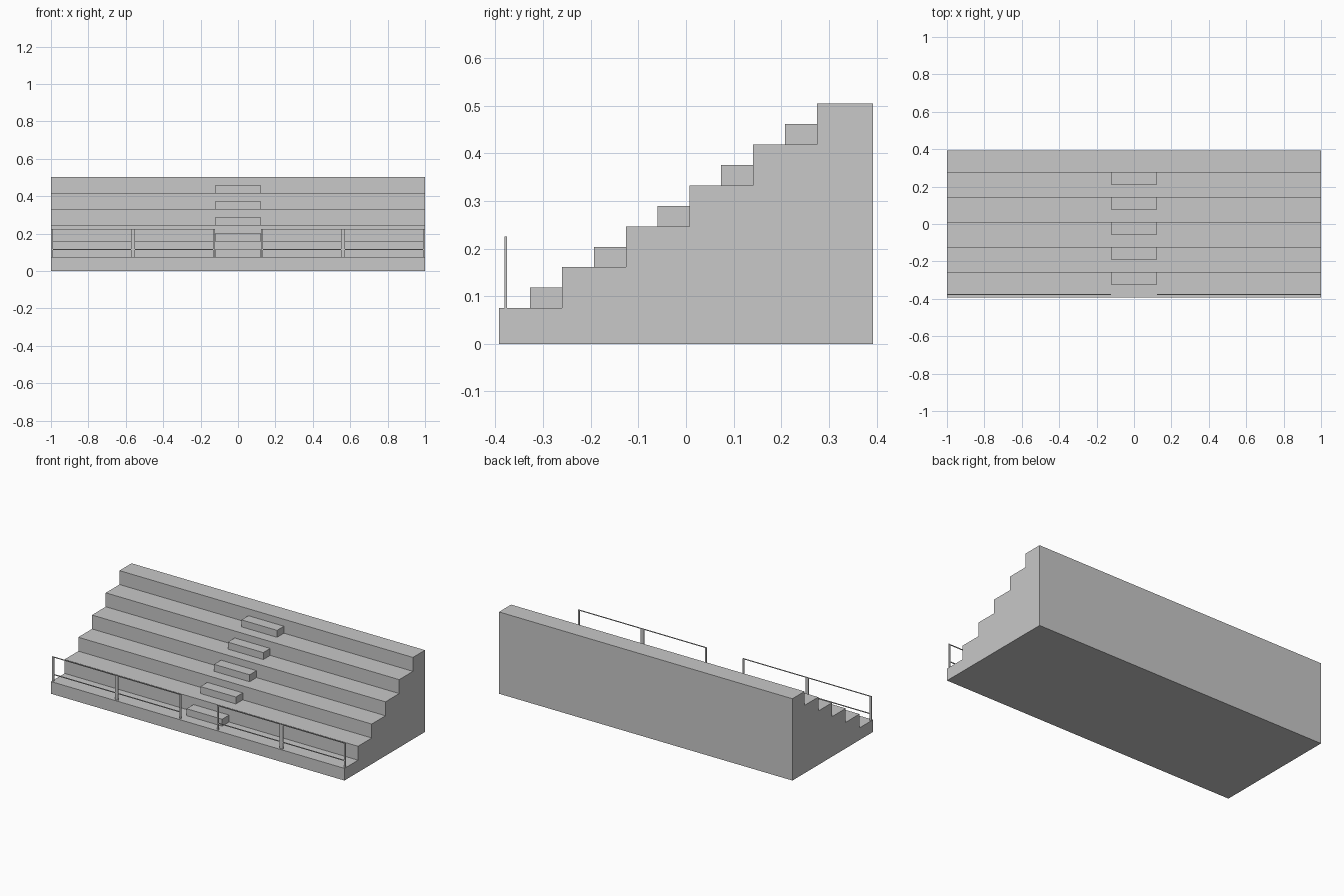
import bpy
import bmesh

cube = bpy.data.objects.get("Cube")
if cube:
    bpy.data.objects.remove(cube, do_unlink=True)

concrete = bpy.data.materials.new("light grey concrete")
concrete.use_nodes = True
GREY = (0.58, 0.58, 0.58, 1)
concrete.diffuse_color = GREY
concrete.node_tree.nodes["Principled BSDF"].inputs["Base Color"].default_value = GREY


def finish(name, bm):
    bmesh.ops.recalc_face_normals(bm, faces=bm.faces)
    mesh = bpy.data.meshes.new(name)
    bm.to_mesh(mesh)
    bm.free()
    mesh.materials.append(concrete)
    obj = bpy.data.objects.new(name, mesh)
    bpy.context.collection.objects.link(obj)
    return obj


def box(name, low, high):
    bm = bmesh.new()
    bmesh.ops.create_cube(bm, size=1)
    for v in bm.verts:
        v.co = [a if c < 0 else b for c, a, b in zip(v.co, low, high)]
    return finish(name, bm)


FRONT, BACK = -0.392, 0.392
TIERS = 6
BASE, RISE = 0.075, 0.0858
FIRST, TREAD = -0.26, 0.1336

# Stepped terrace: one side profile extruded across the width
profile = [(FRONT, 0), (FRONT, BASE)]
for i in range(TIERS - 1):
    y = FIRST + i * TREAD
    profile += [(y, BASE + i * RISE), (y, BASE + (i + 1) * RISE)]
profile += [(BACK, BASE + (TIERS - 1) * RISE), (BACK, 0)]
bm = bmesh.new()
side = bm.faces.new([bm.verts.new((-1, y, z)) for y, z in profile])
swept = bmesh.ops.extrude_face_region(bm, geom=[side], use_keep_orig=True)
for v in swept["geom"]:
    if isinstance(v, bmesh.types.BMVert):
        v.co.x = 1
finish("terrace", bm)

# Half-height aisle steps
for i in range(TIERS - 1):
    y, z = FIRST + i * TREAD, BASE + i * RISE
    box(f"aisle_step_{i + 1}", (-0.121, y - 0.067, z), (0.121, y, z + RISE / 2))

# Front railings either side of the aisle
RAIL_Y, RAIL_TOP = -0.378, 0.225
INNER, OUTER = 0.123, 1.0
MIDDLE = (INNER + OUTER) / 2
for label, s in (("right", -1), ("left", 1)):
    def bar(name, x0, x1, z0, z1, half):
        a, b = sorted((s * x0, s * x1))
        box(f"{label}_{name}", (a, RAIL_Y - half, z0), (b, RAIL_Y + half, z1))

    bar("inner_post", INNER, INNER + 0.011, BASE, RAIL_TOP, 0.0025)
    bar("middle_post", MIDDLE - 0.011, MIDDLE + 0.011, BASE, RAIL_TOP, 0.0025)
    bar("outer_post", OUTER - 0.011, OUTER, BASE, RAIL_TOP, 0.0025)
    bar("top_rail", INNER, OUTER, RAIL_TOP - 0.004, RAIL_TOP, 0.0025)
    bar("middle_rail", INNER, OUTER, 0.113, 0.118, 0.002)
